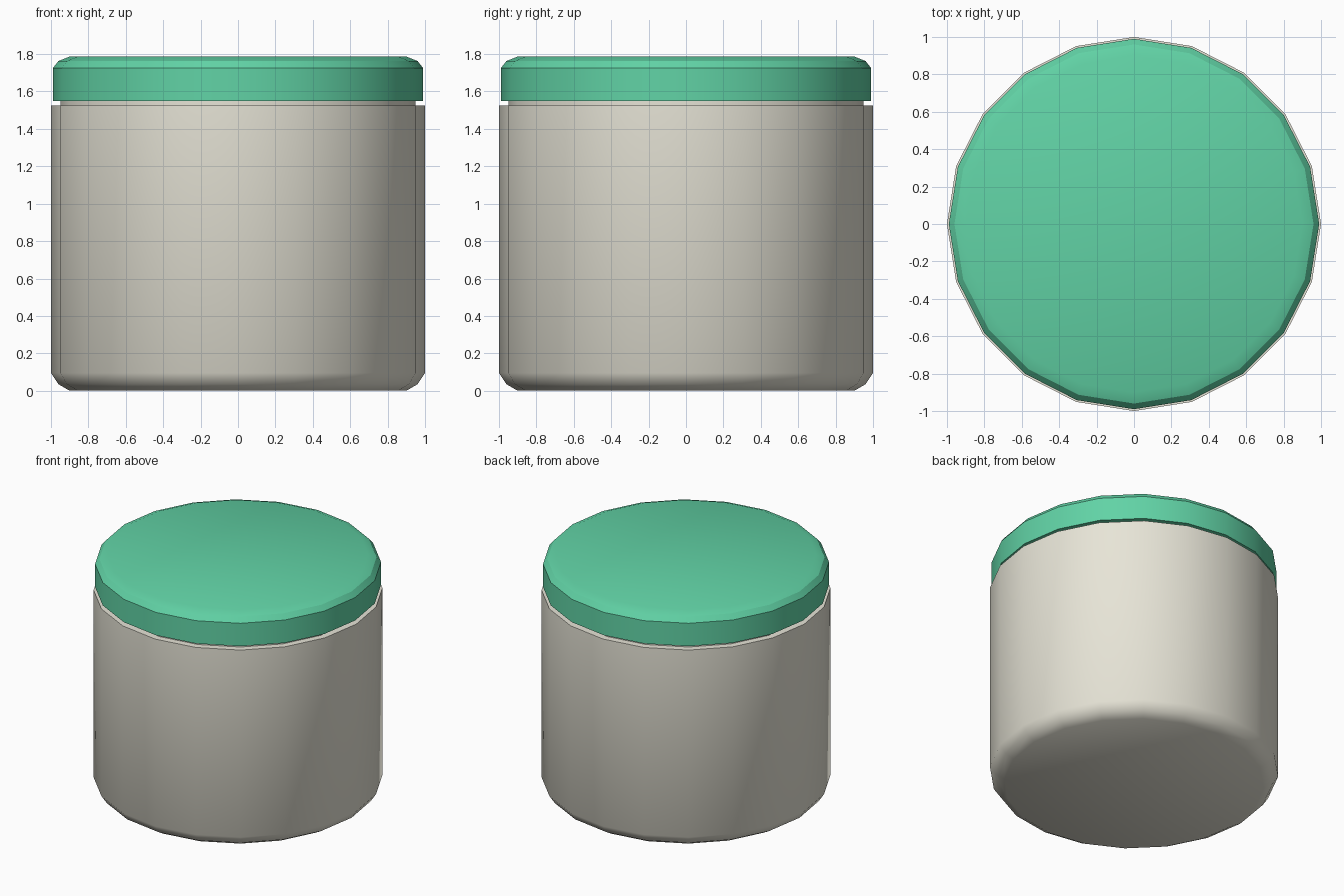
import bpy, bmesh, math

if "Cube" in bpy.data.objects:
    bpy.data.objects.remove(bpy.data.objects["Cube"])

SIDES = 20


def lathe(name, profile, color, angle):
    """Revolve an (r, z) profile around z, capping both ends."""
    bm = bmesh.new()
    rings = []
    for r, z in profile:
        rings.append([bm.verts.new((r * math.cos(2 * math.pi * i / SIDES),
                                    r * math.sin(2 * math.pi * i / SIDES), z))
                      for i in range(SIDES)])
    for a, b in zip(rings, rings[1:]):
        for i in range(SIDES):
            j = (i + 1) % SIDES
            bm.faces.new((a[i], a[j], b[j], b[i]))
    bm.faces.new(rings[0][::-1])
    bm.faces.new(rings[-1])
    bmesh.ops.recalc_face_normals(bm, faces=bm.faces)
    mesh = bpy.data.meshes.new(name)
    bm.to_mesh(mesh)
    bm.free()
    obj = bpy.data.objects.new(name, mesh)
    bpy.context.collection.objects.link(obj)
    mat = bpy.data.materials.new(name + "_color")
    mat.diffuse_color = color
    mat.use_nodes = True
    mat.node_tree.nodes["Principled BSDF"].inputs["Base Color"].default_value = mat.diffuse_color
    mesh.materials.append(mat)
    bpy.ops.object.select_all(action='DESELECT')
    obj.select_set(True)
    bpy.context.view_layer.objects.active = obj
    bpy.ops.object.shade_smooth_by_angle(angle=math.radians(angle))
    return obj


# Jar body: rounded base, straight wall, shoulder and neck running up into the lid
lathe("jar_body", [(0.90, 0.0), (0.96, 0.035), (1.0, 0.095), (1.0, 1.525),
                   (0.95, 1.525), (0.95, 1.60)], (0.80, 0.78, 0.68, 1), 50)

# Lid: overhanging rim with a two-step bevelled top
lathe("lid", [(0.99, 1.55), (0.99, 1.725), (0.96, 1.763), (0.90, 1.787)],
      (0.12, 0.65, 0.38, 1), 30)
